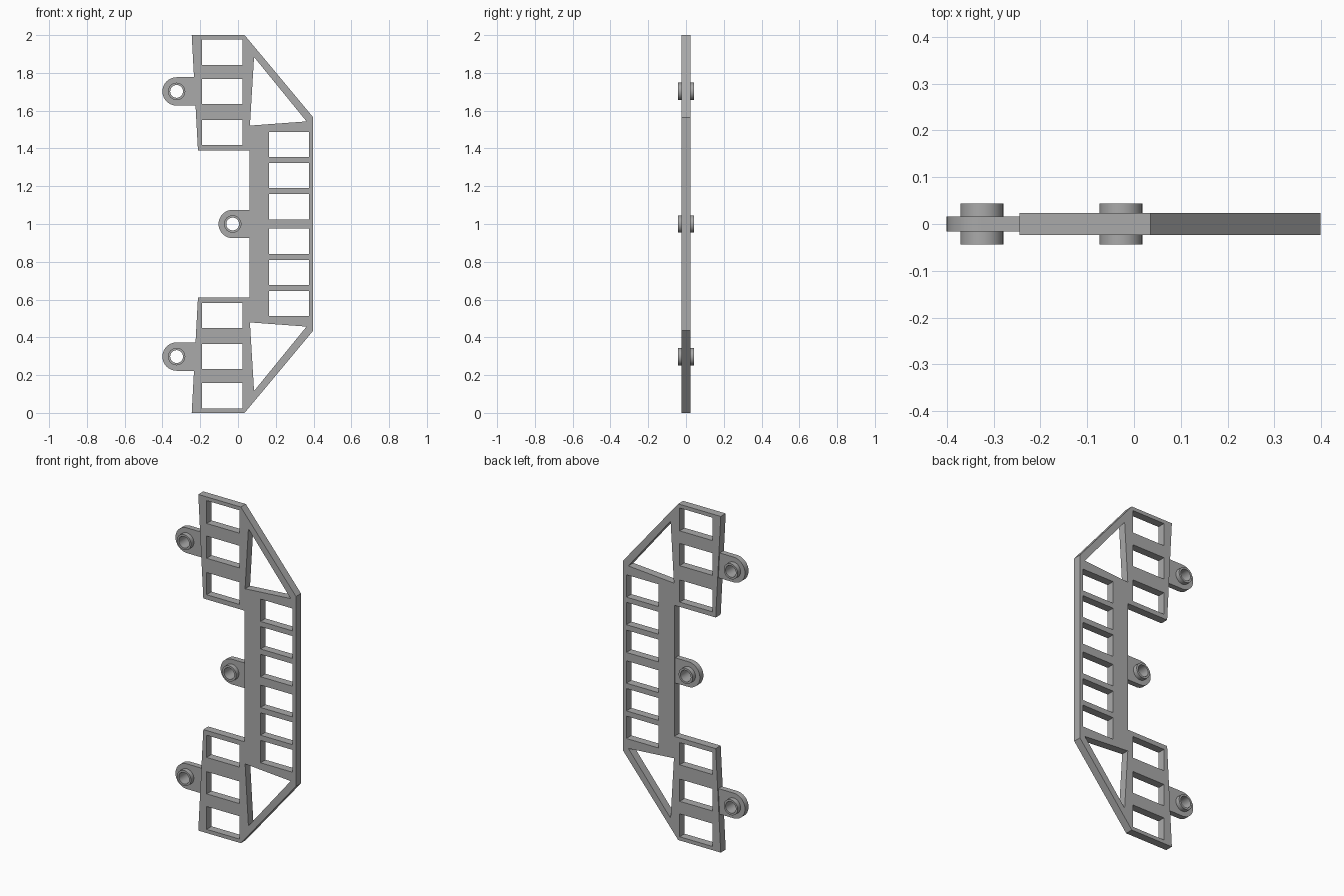
import bpy, bmesh, math
from mathutils import Matrix

cube = bpy.data.objects.get("Cube")
if cube:
    bpy.data.objects.remove(cube, do_unlink=True)

grey = bpy.data.materials.new("plain_grey")
grey.use_nodes = True
colour = (0.4, 0.4, 0.4, 1)
grey.diffuse_color = colour
grey.node_tree.nodes["Principled BSDF"].inputs["Base Color"].default_value = colour


def prism(name, loops, half):
    """Upright plate from an outline followed by its hole loops, in x and z."""
    curve = bpy.data.curves.new(name + "_outline", 'CURVE')
    curve.dimensions = '2D'
    curve.fill_mode = 'BOTH'
    curve.extrude = half
    for loop in loops:
        spline = curve.splines.new('POLY')
        spline.points.add(len(loop) - 1)
        for point, (x, z) in zip(spline.points, loop):
            point.co = (x, z, 0, 1)
        spline.use_cyclic_u = True
    helper = bpy.data.objects.new(name + "_helper", curve)
    bpy.context.collection.objects.link(helper)
    bpy.context.view_layer.update()
    graph = bpy.context.evaluated_depsgraph_get()
    mesh = bpy.data.meshes.new_from_object(helper.evaluated_get(graph))
    bpy.data.objects.remove(helper, do_unlink=True)

    bm = bmesh.new()
    bm.from_mesh(mesh)
    bmesh.ops.remove_doubles(bm, verts=bm.verts, dist=0.0001)
    bmesh.ops.transform(bm, matrix=Matrix.Rotation(math.pi / 2, 4, 'X'), verts=bm.verts)
    bmesh.ops.recalc_face_normals(bm, faces=bm.faces)
    bm.to_mesh(mesh)
    bm.free()
    mesh.name = name
    mesh.materials.clear()
    mesh.materials.append(grey)
    obj = bpy.data.objects.new(name, mesh)
    bpy.context.collection.objects.link(obj)
    bpy.ops.object.select_all(action='DESELECT')
    obj.select_set(True)
    bpy.context.view_layer.objects.active = obj
    bpy.ops.object.shade_smooth_by_angle(angle=math.radians(30))
    return obj


def arc(cx, cz, r, start=0, sweep=360, steps=32):
    count = steps if sweep == 360 else steps + 1
    angles = [math.radians(start + sweep * i / steps) for i in range(count)]
    return [(cx + r * math.cos(a), cz + r * math.sin(a)) for a in angles]


def rect(x0, x1, z0, z1):
    return [(x0, z0), (x1, z0), (x1, z1), (x0, z1)]


def flip(loop):
    """Mirror a loop about mid height."""
    return [(x, 2 - z) for x, z in reversed(loop)]


# Main frame: upper half outline and windows, mirrored downwards
upper = [(0.06, 1.39), (-0.212, 1.39), (-0.245, 2), (0.035, 2), (0.398, 1.565)]
holes = [rect(-0.19, 0.025, z0, z1)
         for z0, z1 in ((1.842, 1.978), (1.635, 1.767), (1.418, 1.55))]
holes += [rect(0.165, 0.376, z, z + 0.133) for z in (1.025, 1.19, 1.354)]
holes.append([(0.085, 1.884), (0.063, 1.521), (0.363, 1.543)])
prism("frame", [upper + flip(upper)] + holes + [flip(h) for h in holes], 0.0235)

# Mounting ears with a hollow bushing through each
for place, cx, cz, root in (("upper", -0.325, 1.702, -0.2),
                            ("middle", -0.028, 1, 0.09),
                            ("lower", -0.325, 0.298, -0.2)):
    bore = arc(cx, cz, 0.034)
    ear = [(root, cz + 0.075)] + arc(cx, cz, 0.075, 90, 180) + [(root, cz - 0.075)]
    prism(place + "_ear", [ear, bore], 0.0165)
    prism(place + "_bushing", [arc(cx, cz, 0.046), bore], 0.0435)
